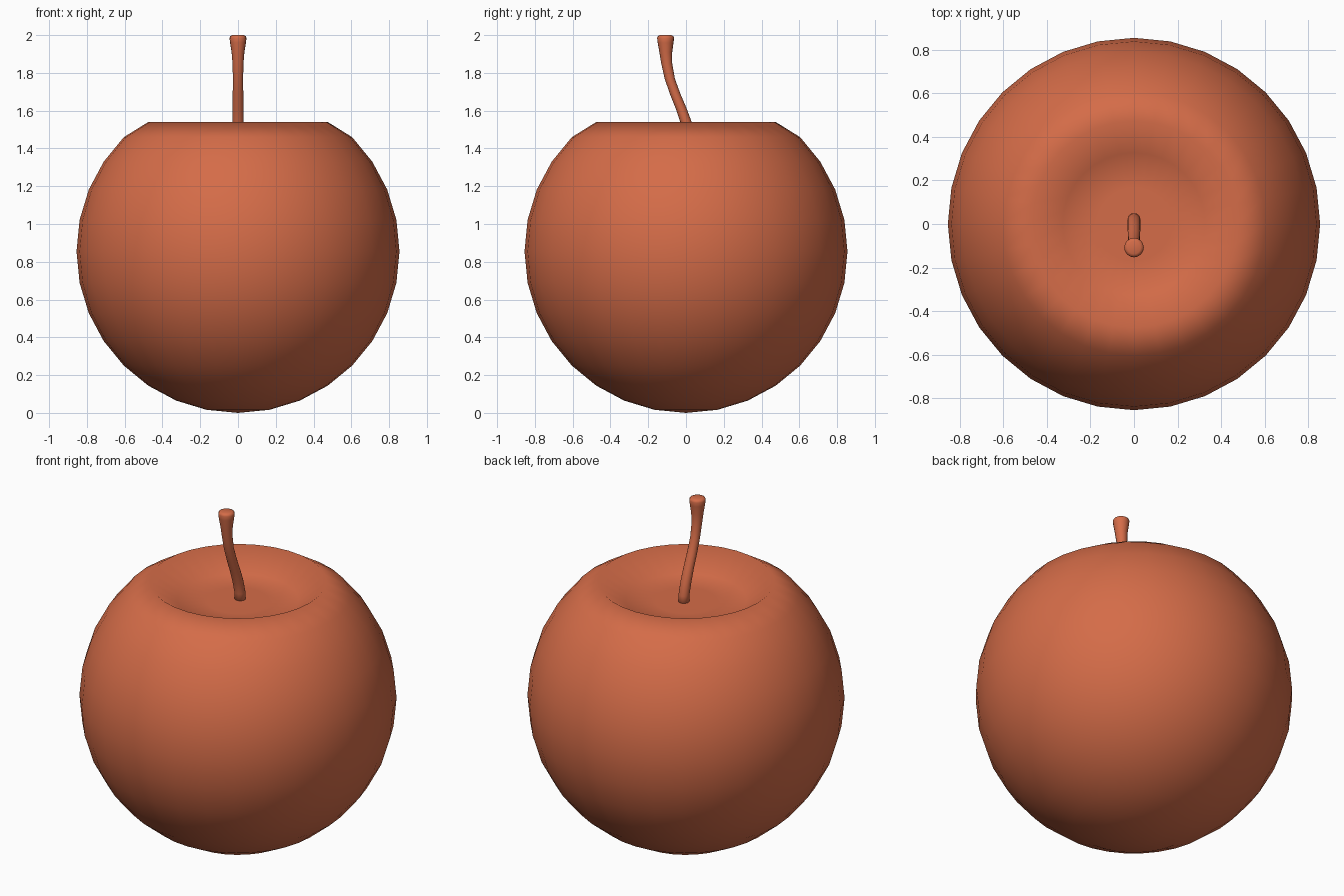
import bpy
import bmesh
from math import cos, sin, tau

cube = bpy.data.objects.get("Cube")
if cube:
    bpy.data.objects.remove(cube)

RADIUS = 0.855

# Terracotta finish shared by fruit and stem
COLOUR = (0.66, 0.15, 0.065, 1)
terracotta = bpy.data.materials.new("terracotta")
terracotta.use_nodes = True
terracotta.diffuse_color = COLOUR
shader = terracotta.node_tree.nodes["Principled BSDF"]
shader.inputs["Base Color"].default_value = COLOUR
shader.inputs["Roughness"].default_value = 0.6


def make_object(name, bm):
    """Turn a bmesh into a smooth shaded object."""
    bmesh.ops.recalc_face_normals(bm, faces=bm.faces)
    mesh = bpy.data.meshes.new(name)
    for face in bm.faces:
        face.smooth = True
    bm.to_mesh(mesh)
    bm.free()
    mesh.materials.append(terracotta)
    obj = bpy.data.objects.new(name, mesh)
    bpy.context.collection.objects.link(obj)
    return obj


# Fruit body: a sphere whose top rings are pressed into a dimple
bm = bmesh.new()
bmesh.ops.create_uvsphere(bm, u_segments=32, v_segments=16, radius=RADIUS)
dimple_heights = [1.43, 1.425, 1.43, 1.54]  # pole outwards to the rim
ring_angle = tau / 32
for v in bm.verts:
    ring = round(v.co.angle((0, 0, 1)) / ring_angle)
    if ring < len(dimple_heights):
        v.co.z = dimple_heights[ring]
    else:
        v.co.z += RADIUS
make_object("fruit_body", bm)

# Stem: round sections lofted along a bend, flaring at the tip
sections = [  # y, z, radius
    (0.02, 1.40, 0.03), (0.018, 1.47, 0.03), (0.0, 1.54, 0.03),
    (-0.025, 1.61, 0.029), (-0.058, 1.69, 0.028), (-0.086, 1.77, 0.027),
    (-0.102, 1.85, 0.029), (-0.107, 1.91, 0.034), (-0.108, 1.96, 0.042),
    (-0.108, 1.985, 0.045), (-0.108, 1.995, 0.041), (-0.108, 2.0, 0.03),
]
SIDES = 16
bm = bmesh.new()
rings = []
for y, z, r in sections:
    rings.append([bm.verts.new((r * cos(tau * i / SIDES),
                                y + r * sin(tau * i / SIDES), z))
                  for i in range(SIDES)])
for low, high in zip(rings, rings[1:]):
    for i in range(SIDES):
        j = (i + 1) % SIDES
        bm.faces.new((low[i], low[j], high[j], high[i]))
bm.faces.new(rings[0])
bm.faces.new(rings[-1])
make_object("stem", bm)
